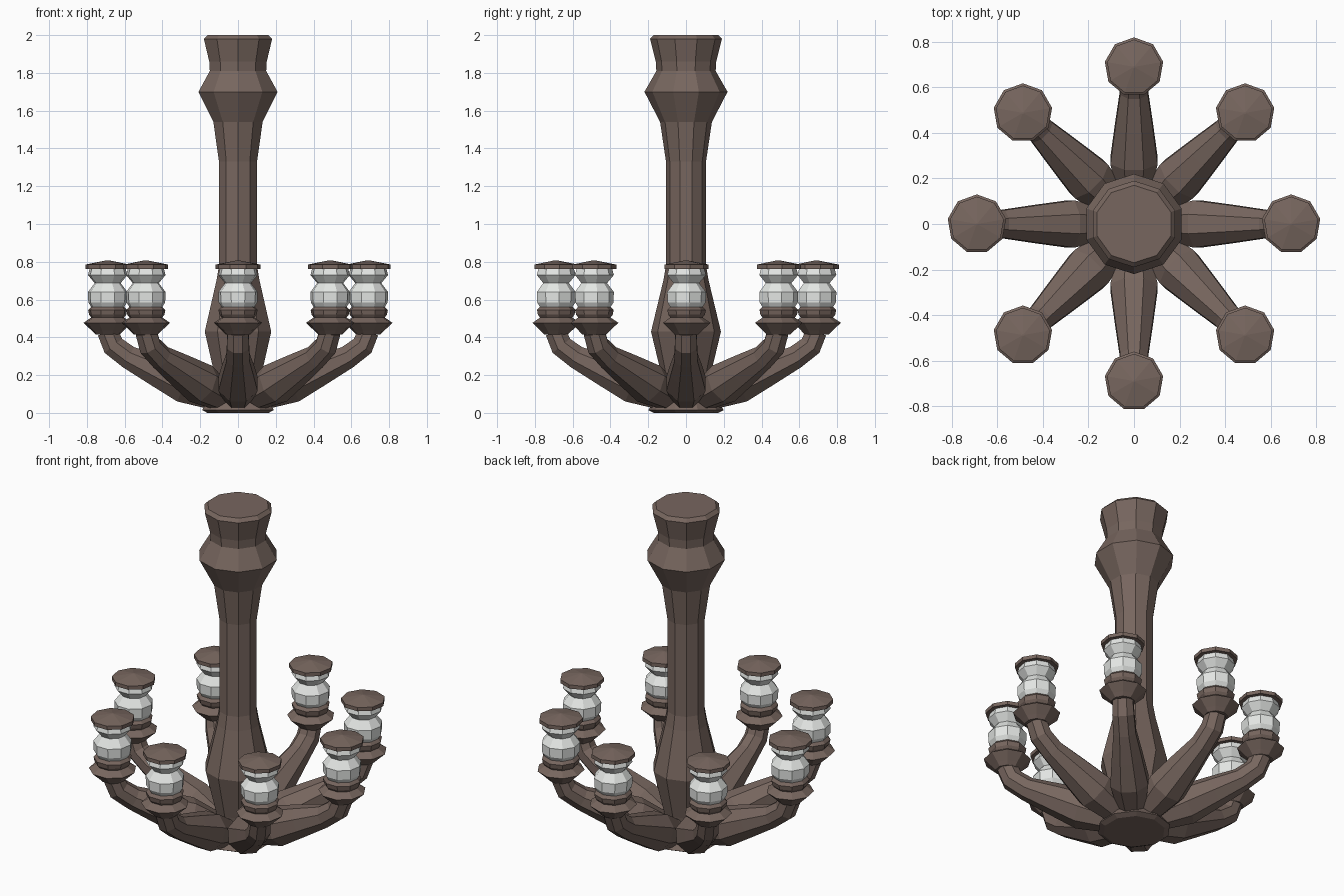
import bpy
import bmesh
import math
from mathutils import Vector, Matrix

cube = bpy.data.objects.get("Cube")
if cube:
    bpy.data.objects.remove(cube, do_unlink=True)


def make_material(name, rgb):
    mat = bpy.data.materials.new(name)
    mat.use_nodes = True
    mat.diffuse_color = (*rgb, 1)
    bsdf = mat.node_tree.nodes["Principled BSDF"]
    bsdf.inputs["Base Color"].default_value = (*rgb, 1)
    bsdf.inputs["Roughness"].default_value = 0.8
    return mat


BROWN = make_material("dark brown wood", (0.185, 0.133, 0.113))
WHITE = make_material("pale glass", (0.78, 0.8, 0.78))


def loft(name, stations, sides, mat, turn=0.0, matrix=Matrix()):
    """Skin a tube through (x, z, radius) stations lying in the XZ plane."""
    bm = bmesh.new()
    centres = [Vector((x, 0, z)) for x, z, _ in stations]
    rings = []
    for i, (x, z, radius) in enumerate(stations):
        ahead = centres[min(i + 1, len(centres) - 1)]
        behind = centres[max(i - 1, 0)]
        tangent = (ahead - behind).normalized()
        side = Vector((0, 1, 0))
        out = side.cross(tangent)
        ring = []
        for k in range(sides):
            a = turn + math.tau * k / sides
            offset = out * math.cos(a) + side * math.sin(a)
            ring.append(bm.verts.new(centres[i] + offset * radius))
        rings.append(ring)
    for low, high in zip(rings, rings[1:]):
        for k in range(sides):
            n = (k + 1) % sides
            bm.faces.new((low[k], low[n], high[n], high[k]))
    bm.faces.new(rings[0][::-1])
    bm.faces.new(rings[-1])
    bmesh.ops.recalc_face_normals(bm, faces=bm.faces)
    mesh = bpy.data.meshes.new(name)
    bm.to_mesh(mesh)
    bm.free()
    mesh.materials.append(mat)
    obj = bpy.data.objects.new(name, mesh)
    obj.matrix_world = matrix
    bpy.context.collection.objects.link(obj)
    return obj


def lathe(name, profile, sides, mat, turn=0.0, matrix=Matrix()):
    return loft(name, [(0, z, r) for r, z in profile], sides, mat, turn, matrix)


# Central stem and the disc under it
STEM = [(0.1, 0.03), (0.125, 0.18), (0.185, 0.43), (0.12, 0.7), (0.106, 0.78),
        (0.106, 1.33), (0.137, 1.54), (0.22, 1.7), (0.157, 1.81),
        (0.16, 1.86), (0.19, 1.98), (0.17, 2.0)]
HUB = [(0.17, 0.0), (0.2, 0.015), (0.17, 0.06), (0.1, 0.1)]
lathe("stem", STEM, 10, BROWN, math.pi / 2)
lathe("hub_disc", HUB, 10, BROWN, math.pi / 2)

# Profiles shared by the eight arms
ARM = [(0.06, 0.08, 0.065), (0.15, 0.1, 0.085), (0.28, 0.155, 0.112),
       (0.43, 0.225, 0.09), (0.58, 0.295, 0.066), (0.66, 0.355, 0.064),
       (0.69, 0.43, 0.06)]
CUP = [(0.065, 0.415), (0.085, 0.435), (0.13, 0.477), (0.088, 0.505),
       (0.1, 0.52), (0.105, 0.545), (0.085, 0.565)]
GLASS = [(0.085, 0.555), (0.104, 0.585), (0.106, 0.64), (0.07, 0.687),
         (0.106, 0.73), (0.095, 0.77)]
CAP = [(0.12, 0.763), (0.12, 0.785), (0.004, 0.808)]

for i in range(8):
    angle = math.tau * i / 8
    swing = Matrix.Rotation(angle, 4, "Z")
    # Lamps all keep the same heading while the arms fan out
    place = Matrix.Translation(swing @ Vector((0.69, 0, 0)))
    loft(f"arm_{i + 1}", ARM, 8, BROWN, math.pi / 8, swing)
    lathe(f"lamp_cup_{i + 1}", CUP, 9, BROWN, math.pi / 2, place)
    lathe(f"lamp_glass_{i + 1}", GLASS, 9, WHITE, math.pi / 2, place)
    lathe(f"lamp_cap_{i + 1}", CAP, 9, BROWN, math.pi / 2, place)
